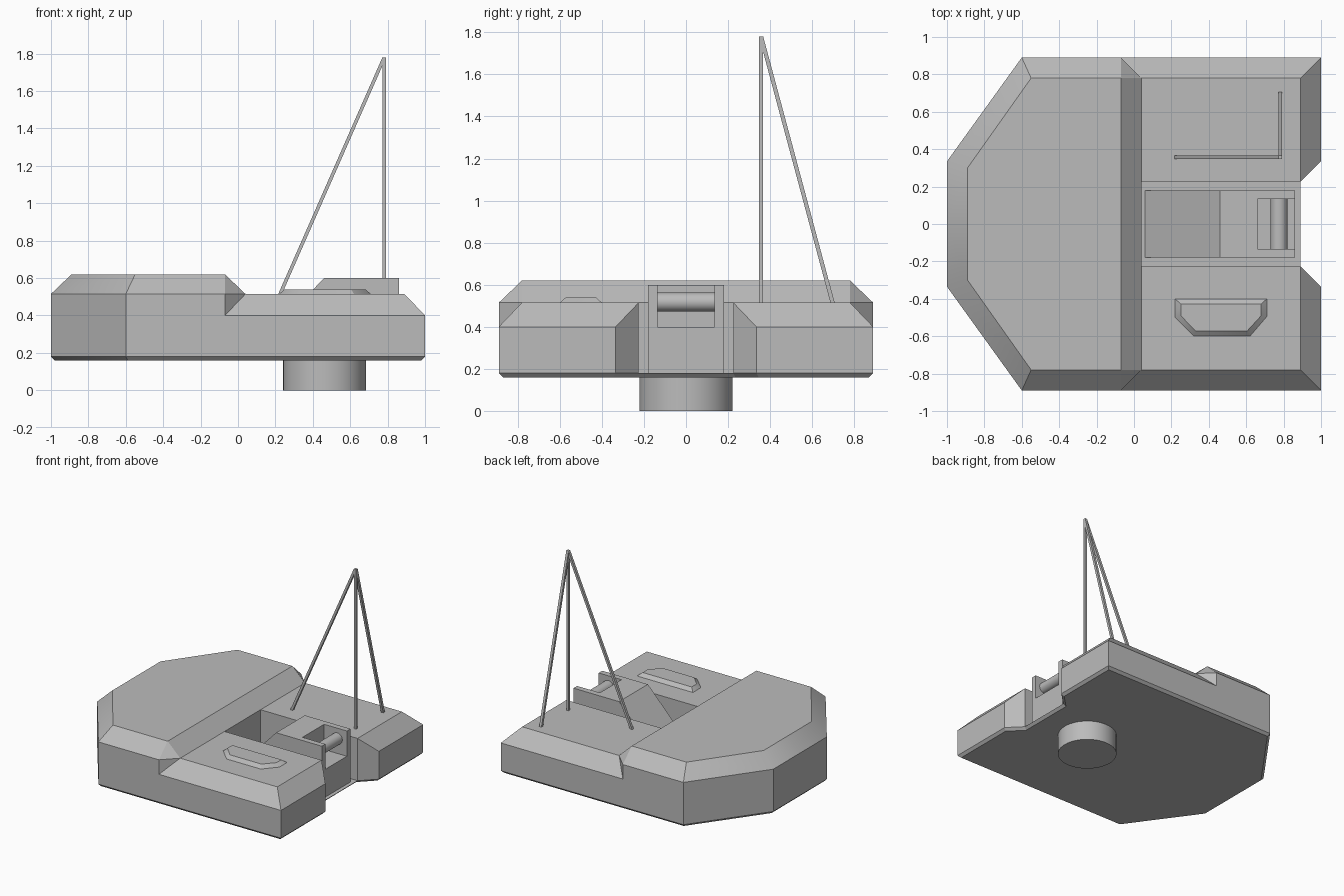
import bpy, bmesh, math
from mathutils import Vector

if "Cube" in bpy.data.objects:
    bpy.data.objects.remove(bpy.data.objects["Cube"])

GREY = (0.5, 0.5, 0.5, 1)
grey = bpy.data.materials.new("plain grey")
grey.use_nodes = True
grey.diffuse_color = GREY
grey.node_tree.nodes["Principled BSDF"].inputs["Base Color"].default_value = GREY


def finish(name, bm):
    bmesh.ops.remove_doubles(bm, verts=bm.verts, dist=1e-5)
    bmesh.ops.recalc_face_normals(bm, faces=bm.faces)
    me = bpy.data.meshes.new(name)
    bm.to_mesh(me)
    bm.free()
    me.materials.append(grey)
    ob = bpy.data.objects.new(name, me)
    bpy.context.collection.objects.link(ob)
    bpy.ops.object.select_all(action='DESELECT')
    ob.select_set(True)
    bpy.context.view_layer.objects.active = ob
    bpy.ops.object.shade_smooth_by_angle(angle=math.radians(30))
    return ob


def face(bm, pts):
    return bm.faces.new([bm.verts.new(p) for p in pts])


def loft(name, lower, upper):
    """Closed solid between two matching loops."""
    bm = bmesh.new()
    n = len(lower)
    face(bm, lower)
    face(bm, upper)
    for i in range(n):
        j = (i + 1) % n
        face(bm, [lower[i], lower[j], upper[j], upper[i]])
    return finish(name, bm)


def ring(pts, z):
    return [(x, y, z) for x, y in pts]


# Hull: half of the faces, each mirrored across y
FLOOR, WALL, DECK, ROOF = 0.18, 0.4, 0.515, 0.62
outline = [(-1, 0), (-1, .335), (-.6, .89), (1, .89), (1, .335), (.89, .225), (.89, 0)]
base = ring([(-.98, 0), (-.98, .33), (-.59, .87), (.98, .87), (.98, .345), (.87, .235), (.87, 0)], .16)
low = ring(outline, FLOOR)
mid = ring(outline, WALL)
high = ring(outline, DECK)
roof = ring([(-.89, 0), (-.89, .3), (-.55, .78), (-.07, .78), (-.07, 0)], ROOF)
step_low, step_high = (-.07, .89, WALL), (-.07, .89, DECK)
deck_in, deck_out = (.04, .78, DECK), (.89, .78, DECK)
well = ring([(.04, .225), (.04, 0)], FLOOR)
rim = ring([(.04, .225), (.04, 0)], DECK)

half = [base, roof]
half += [[base[i], base[i + 1], low[i + 1], low[i]] for i in range(6)]
# outer walls and well
half += [[low[i], low[i + 1], high[i + 1], high[i]] for i in range(2)]
half += [
    [low[2], low[3], mid[3], step_low, step_high, high[2]],
    [low[3], low[4], mid[4], mid[3]],
    [low[4], low[5], high[5], mid[4]],
    [low[5], well[0], rim[0], high[5]],
    [well[0], well[1], rim[1], rim[0]],
    [low[6], low[5], well[0], well[1]],
]
# side deck with sloped edges
half += [
    [rim[0], high[5], deck_out, deck_in],
    [mid[3], mid[4], high[5], deck_out],
    [step_low, mid[3], deck_out, deck_in],
]
# raised roof with sloped edges
half += [[high[i], high[i + 1], roof[i + 1], roof[i]] for i in range(2)]
half += [
    [high[2], step_high, roof[3], roof[2]],
    [step_low, step_high, deck_in],
    [step_high, roof[3], deck_in],
    [roof[3], roof[4], rim[1], rim[0], deck_in],
]
bm = bmesh.new()
for side in (1, -1):
    for pts in half:
        face(bm, [(x, y * side, z) for x, y, z in pts])
finish("hull", bm)

# Ramp block in the well, with an open pocket at its end
W, P, TOP = 0.18, 0.135, 0.6
X0, X1, XP, X2 = .06, .46, .66, .86
bm = bmesh.new()
face(bm, [(X0, -W, FLOOR), (X0, W, FLOOR), (X1, W, TOP), (X1, -W, TOP)])
face(bm, [(X0, -W, FLOOR), (X0, W, FLOOR), (X2, W, FLOOR), (X2, -W, FLOOR)])
face(bm, [(x, y, TOP) for x, y in
          [(X1, -W), (X2, -W), (X2, -P), (XP, -P), (XP, P), (X2, P), (X2, W), (X1, W)]])
face(bm, [(X2, y, z) for y, z in
          [(-W, FLOOR), (W, FLOOR), (W, TOP), (P, TOP), (P, WALL), (-P, WALL), (-P, TOP), (-W, TOP)]])
face(bm, [(XP, -P, WALL), (XP, P, WALL), (XP, P, TOP), (XP, -P, TOP)])
face(bm, [(XP, -P, WALL), (XP, P, WALL), (X2, P, WALL), (X2, -P, WALL)])
for s in (1, -1):
    face(bm, [(X0, s * W, FLOOR), (X2, s * W, FLOOR), (X2, s * W, TOP), (X1, s * W, TOP)])
    face(bm, [(XP, s * P, WALL), (X2, s * P, WALL), (X2, s * P, TOP), (XP, s * P, TOP)])
finish("ramp_block", bm)


def cylinder(name, start, end, radius, sides):
    start, end = Vector(start), Vector(end)
    axis = end - start
    bm = bmesh.new()
    bmesh.ops.create_cone(bm, cap_ends=True, segments=sides, radius1=radius,
                          radius2=radius, depth=axis.length)
    turn = axis.to_track_quat('Z', 'Y').to_matrix()
    bmesh.ops.rotate(bm, verts=bm.verts, matrix=turn)
    bmesh.ops.translate(bm, verts=bm.verts, vec=(start + end) / 2)
    return finish(name, bm)


cylinder("roller", (.775, -P, .518), (.775, P, .518), .045, 32)
cylinder("underside_drum", (.463, 0, 0), (.463, 0, .165), .222, 48)

# Hatch on the right-hand deck
loft("hatch",
     ring([(.22, -.4), (.71, -.4), (.71, -.495), (.62, -.6), (.32, -.6), (.22, -.5)], DECK),
     ring([(.25, -.428), (.68, -.428), (.68, -.49), (.605, -.572), (.33, -.572), (.25, -.49)], .54))


# Tripod mast: three slanted square legs sharing one tip
def square(x, y, z, r=.01):
    return ring([(x - r, y - r), (x + r, y - r), (x + r, y + r), (x - r, y + r)], z)


tip = square(.782, .357, 1.78)
for name, x, y in (("mast_upright", .782, .357), ("mast_side_leg", .223, .357),
                   ("mast_back_leg", .782, .698)):
    loft(name, square(x, y, DECK - .005), tip)
